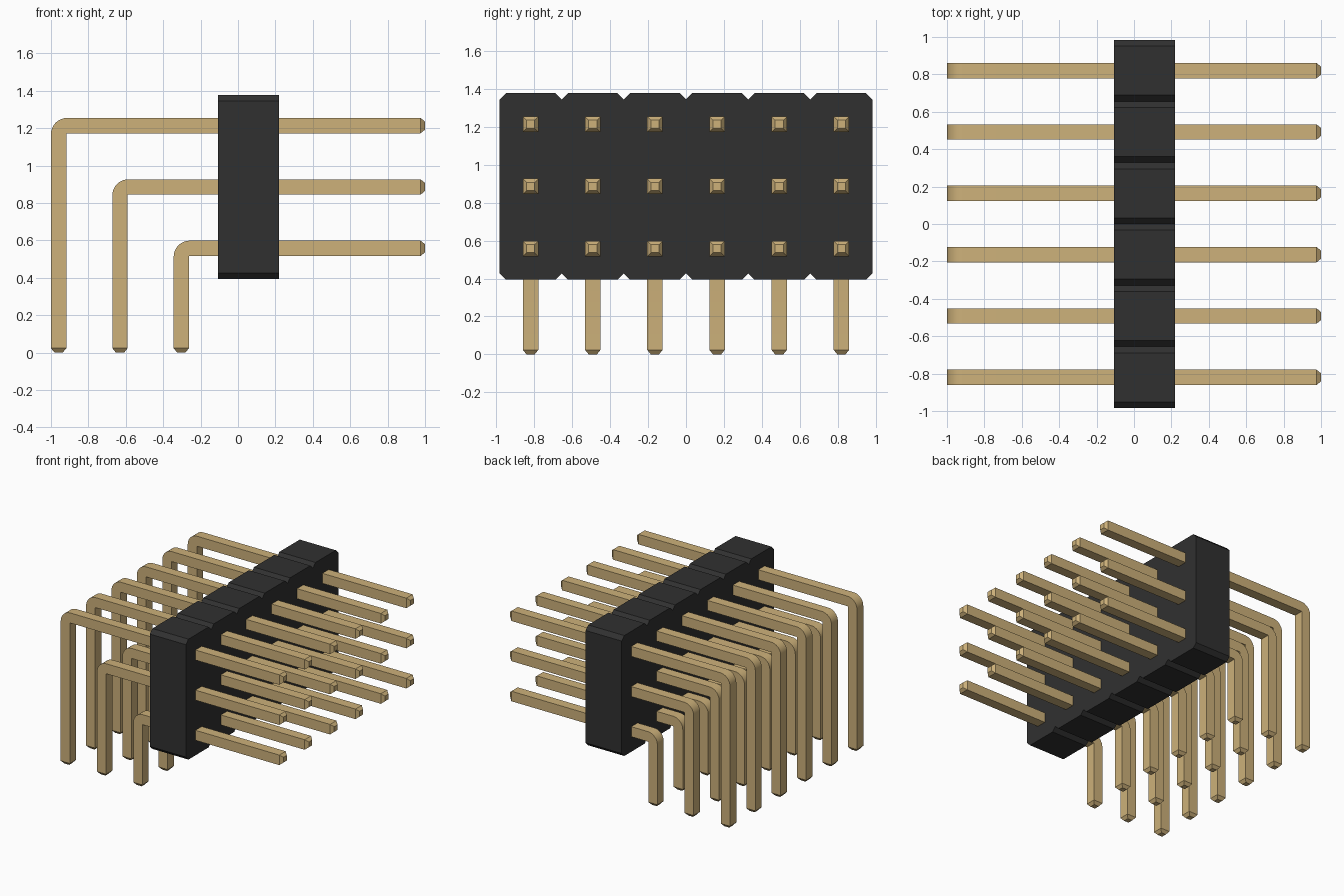
import bpy
import bmesh
from math import cos, sin, pi

cube = bpy.data.objects.get("Cube")
if cube:
    bpy.data.objects.remove(cube, do_unlink=True)

PITCH = 0.328
COLUMNS = 6
PIN = 0.082            # pin thickness
TIP = 0.043            # thickness at the tapered end
TAPER = 0.024          # length of the taper
BEND = 0.004           # inner bend radius
BODY_X = (-0.108, 0.218)
BODY_Z = (0.394, 1.378)
CHAMFER = 0.033


def material(name, color):
    mat = bpy.data.materials.new(name)
    mat.use_nodes = True
    mat.diffuse_color = color
    mat.node_tree.nodes["Principled BSDF"].inputs["Base Color"].default_value = color
    return mat


gold = material("pale gold", (0.61, 0.44, 0.195, 1))
black = material("black plastic", (0.03, 0.03, 0.03, 1))


def finish(bm, name, mat):
    bmesh.ops.recalc_face_normals(bm, faces=bm.faces)
    mesh = bpy.data.meshes.new(name)
    bm.to_mesh(mesh)
    bm.free()
    mesh.materials.append(mat)
    return mesh


def add_object(name, mesh, location=(0, 0, 0)):
    obj = bpy.data.objects.new(name, mesh)
    obj.location = location
    bpy.context.collection.objects.link(obj)
    return obj


# Housing: chamfered segments in one outline, extruded along x
def housing_mesh():
    low, high = BODY_Z
    top = []
    for i in range(COLUMNS):
        left = (i - COLUMNS / 2) * PITCH
        right = left + PITCH
        top += [(left, high - CHAMFER), (left + CHAMFER, high), (right - CHAMFER, high)]
    top.append((COLUMNS / 2 * PITCH, high - CHAMFER))
    outline = top + [(y, low + high - z) for y, z in reversed(top)]
    bm = bmesh.new()
    face = bm.faces.new([bm.verts.new((BODY_X[0], y, z)) for y, z in outline])
    new = bmesh.ops.extrude_face_region(bm, geom=[face])["geom"]
    verts = [v for v in new if isinstance(v, bmesh.types.BMVert)]
    bmesh.ops.translate(bm, verts=verts, vec=(BODY_X[1] - BODY_X[0], 0, 0))
    return finish(bm, "housing", black)


# Pin: square section swept up the leg, round the bend and out to the front tip
def pin_mesh(name, leg_x, row_z):
    h, t = PIN / 2, TIP / 2
    px, pz = leg_x + h + BEND, row_z - h - BEND      # bend pivot
    rings = [((leg_x - t, 0), (leg_x + t, 0), t),
             ((leg_x - h, TAPER), (leg_x + h, TAPER), h)]
    steps = 8
    for i in range(steps + 1):
        a = pi - i / steps * pi / 2
        c, s = cos(a), sin(a)
        outer = BEND + PIN
        rings.append(((px + outer * c, pz + outer * s), (px + BEND * c, pz + BEND * s), h))
    rings += [((1 - TAPER, row_z + h), (1 - TAPER, row_z - h), h),
              ((1, row_z + t), (1, row_z - t), t)]

    bm = bmesh.new()
    loops = []
    for (ox, oz), (ix, iz), w in rings:
        corners = [(ox, -w, oz), (ox, w, oz), (ix, w, iz), (ix, -w, iz)]
        loops.append([bm.verts.new(c) for c in corners])
    for a, b in zip(loops, loops[1:]):
        for k in range(4):
            n = (k + 1) % 4
            bm.faces.new((a[k], a[n], b[n], b[k]))
    bm.faces.new(loops[0])
    bm.faces.new(loops[-1])
    return finish(bm, name, gold)


add_object("housing", housing_mesh())

# Three rows of bent pins, each repeated along the housing
pins = []
for row, label in enumerate(("lower", "middle", "upper")):
    mesh = pin_mesh(label + "_pin", -0.303 - row * PITCH, 0.558 + row * PITCH)
    for col in range(COLUMNS):
        y = (col - (COLUMNS - 1) / 2) * PITCH
        pins.append(add_object(f"{label}_pin_{col + 1}", mesh, (0, y, 0)))

# Smooth only the rounded bends
bpy.ops.object.select_all(action="DESELECT")
for pin in pins:
    pin.select_set(True)
bpy.context.view_layer.objects.active = pins[0]
bpy.ops.object.shade_smooth_by_angle(angle=pi / 9)
